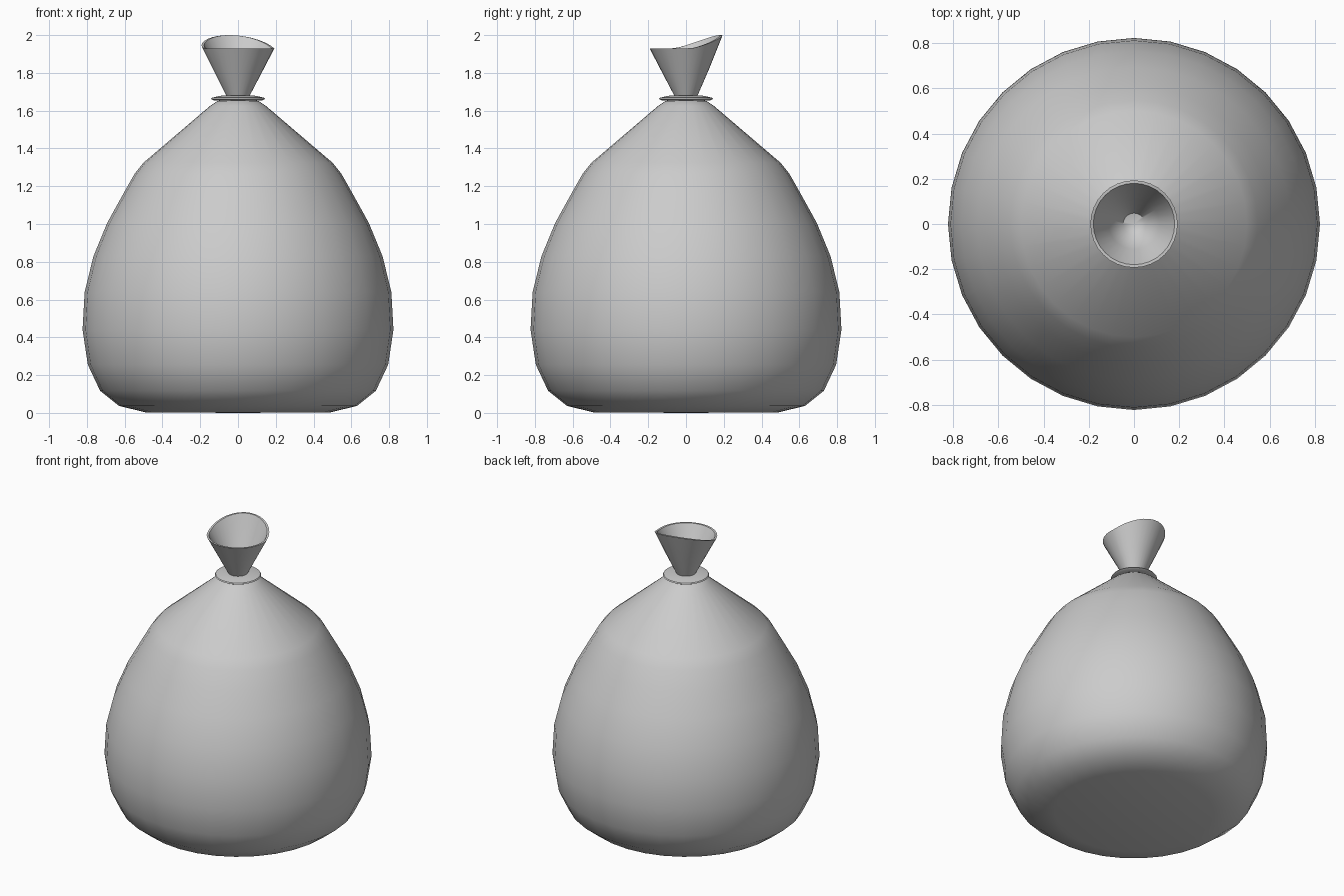
import bpy, bmesh
from math import cos, sin, pi, radians

if "Cube" in bpy.data.objects:
    bpy.data.objects.remove(bpy.data.objects["Cube"])

SIDES = 32


def lathe(name, profile, lift=None, closed=False, angle=50):
    """Revolve (radius, height) points; lift(i, a) raises ring i at angle a."""
    bm = bmesh.new()
    rings = []
    for i, (r, z) in enumerate(profile):
        if r == 0:
            rings.append([bm.verts.new((0, 0, z))] * SIDES)
            continue
        ring = []
        for k in range(SIDES):
            a = 2 * pi * k / SIDES
            dz = lift(i, a) if lift else 0
            ring.append(bm.verts.new((r * cos(a), r * sin(a), z + dz)))
        rings.append(ring)
    pairs = list(zip(rings, rings[1:]))
    if closed:
        pairs.append((rings[-1], rings[0]))
    for lo, hi in pairs:
        for k in range(SIDES):
            n = (k + 1) % SIDES
            quad = [lo[k], lo[n], hi[n], hi[k]]
            bm.faces.new(list(dict.fromkeys(quad)))
    bmesh.ops.recalc_face_normals(bm, faces=bm.faces)
    mesh = bpy.data.meshes.new(name)
    bm.to_mesh(mesh)
    bm.free()
    obj = bpy.data.objects.new(name, mesh)
    bpy.context.collection.objects.link(obj)
    bpy.ops.object.select_all(action='DESELECT')
    obj.select_set(True)
    bpy.context.view_layer.objects.active = obj
    bpy.ops.object.shade_smooth_by_angle(angle=radians(angle))
    return obj


# Sagging sack body, gathered towards the neck
lathe("sack_body", [
    (0, 0), (0.49, 0.003), (0.63, 0.037), (0.73, 0.117), (0.795, 0.255),
    (0.823, 0.44), (0.812, 0.64), (0.765, 0.83), (0.693, 1.005),
    (0.61, 1.155), (0.548, 1.265), (0.50, 1.325), (0.148, 1.625),
    (0.11, 1.65), (0.05, 1.665), (0, 1.665)])

# Flat tie around the neck
lathe("neck_tie", [
    (0.05, 1.657), (0.13, 1.655), (0.143, 1.662), (0.138, 1.669),
    (0.09, 1.679), (0.05, 1.68)], closed=True, angle=40)


# Flared mouth with a thin rim pulled up at the back
def rim_lift(i, a):
    weight = (0, 0, 0.4, 1, 1, 0.4, 0, 0)[i]
    t = (a - radians(104)) / radians(96)
    return 0.07 * weight * (cos(t * pi / 2) ** 1.3 if abs(t) < 1 else 0)


lathe("sack_mouth", [
    (0, 1.66), (0.057, 1.67), (0.125, 1.80), (0.193, 1.93),
    (0.180, 1.93), (0.112, 1.80), (0.048, 1.69), (0, 1.68)], lift=rim_lift)
